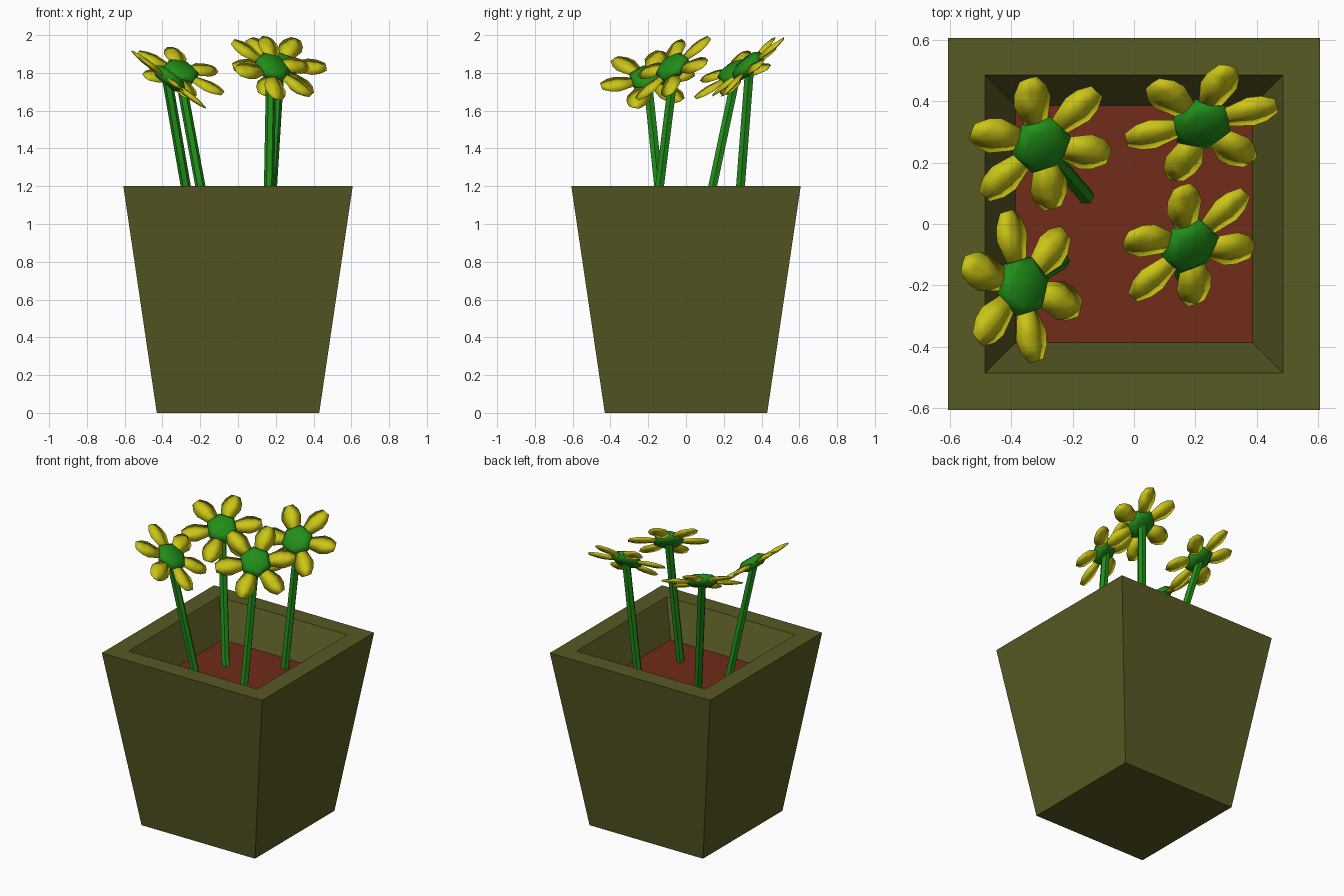
import bpy, bmesh, math
from mathutils import Vector, Matrix

if "Cube" in bpy.data.objects:
    bpy.data.objects.remove(bpy.data.objects["Cube"])


def material(name, rgb):
    m = bpy.data.materials.new(name)
    m.diffuse_color = (*rgb, 1)
    m.use_nodes = True
    m.node_tree.nodes["Principled BSDF"].inputs["Base Color"].default_value = m.diffuse_color
    return m


OLIVE = material("olive_clay", (0.10, 0.10, 0.018))
EARTH = material("red_earth", (0.16, 0.025, 0.01))
GREEN = material("leaf_green", (0.015, 0.27, 0.01))
YELLOW = material("petal_yellow", (0.60, 0.56, 0.008))


def add_object(name, bm, mat, matrix=None, smooth=False):
    bmesh.ops.recalc_face_normals(bm, faces=bm.faces)
    me = bpy.data.meshes.new(name)
    bm.to_mesh(me)
    bm.free()
    me.materials.append(mat)
    for p in me.polygons:
        p.use_smooth = smooth
    ob = bpy.data.objects.new(name, me)
    if matrix:
        ob.matrix_world = matrix
    bpy.context.collection.objects.link(ob)
    return ob


def loft(bm, rings, cap_start=True, cap_end=True):
    """Skin a list of closed rings of points."""
    loops = [[bm.verts.new(p) for p in ring] for ring in rings]
    for a, b in zip(loops, loops[1:]):
        for i in range(len(a)):
            j = (i + 1) % len(a)
            bm.faces.new((a[i], a[j], b[j], b[i]))
    if cap_start:
        bm.faces.new(loops[0][::-1])
    if cap_end:
        bm.faces.new(loops[-1])


def ngon(r, z, n=6, turn=0.0):
    return [(r * math.cos(turn + math.tau * i / n),
             r * math.sin(turn + math.tau * i / n), z) for i in range(n)]


def square(h, z):
    return ngon(h * math.sqrt(2), z, 4, math.pi / 4)


# Tapered square pot with a thick rim and sunken inside
bm = bmesh.new()
loft(bm, [square(0.43, 0), square(0.607, 1.2), square(0.487, 1.2),
          square(0.387, 0.97)], cap_end=False)
add_object("pot", bm, OLIVE)

# Soil surface
bm = bmesh.new()
bm.faces.new([bm.verts.new(p) for p in square(0.387, 0.97)])
soil = add_object("soil", bm, EARTH)


def petals_mesh():
    """Six blunt petals, each a puffed lens section lofted outwards."""
    bm = bmesh.new()
    # radius, half width, half thickness
    profile = [(0.07, 0.036, 0.012), (0.165, 0.064, 0.016),
               (0.21, 0.056, 0.012), (0.252, 0.030, 0.005)]
    for k in range(6):
        rot = Matrix.Rotation(k * math.tau / 6, 3, 'Z')
        loft(bm, [[rot @ Vector(p) for p in
                   ((r, -w, 0), (r, 0, t), (r, w, 0), (r, 0, -t))]
                  for r, w, t in profile])
    return bm


def disc_mesh():
    """Domed hexagonal flower centre."""
    bm = bmesh.new()
    t = math.pi / 6
    loft(bm, [ngon(0.065, -0.03, turn=t), ngon(0.098, -0.01, turn=t),
              ngon(0.10, 0.018, turn=t), ngon(0.07, 0.04, turn=t)])
    return bm


def flower(i, base, head, facing, petal_angle):
    base, head = Vector(base), Vector(head)
    n = Vector(facing).normalized()
    # One petal points along petal_angle when seen from above
    c, s = math.cos(math.radians(petal_angle)), math.sin(math.radians(petal_angle))
    u = Vector((c, s, -(n.x * c + n.y * s) / n.z)).normalized()
    v = n.cross(u)
    frame = Matrix((u, v, n)).transposed().to_4x4()
    frame.translation = head
    add_object(f"flower_petals_{i}", petals_mesh(), YELLOW, frame, True)
    add_object(f"flower_centre_{i}", disc_mesh(), GREEN, frame, True)
    # Straight six-sided stem with horizontal ends
    bm = bmesh.new()
    top = head - n * 0.01
    loft(bm, [[Vector(p) + end for p in ngon(0.027, 0)] for end in (base, top)])
    add_object(f"flower_stem_{i}", bm, GREEN)


# Four flowers: stem base, head centre, facing direction, petal azimuth
FLOWERS = [
    ((-0.155, 0.09, 0.96), (-0.305, 0.262, 1.80), (0.32, -0.46, 0.83), 43),
    ((-0.235, -0.12, 0.96), (-0.367, -0.203, 1.765), (0.61, 0.0, 0.79), 101),
    ((0.165, 0.27, 0.96), (0.22, 0.33, 1.832), (0.15, -0.66, 0.74), 13),
    ((0.16, -0.17, 0.96), (0.18, -0.068, 1.825), (0.43, -0.55, 0.71), 43),
]
for i, f in enumerate(FLOWERS, 1):
    flower(i, *f)
